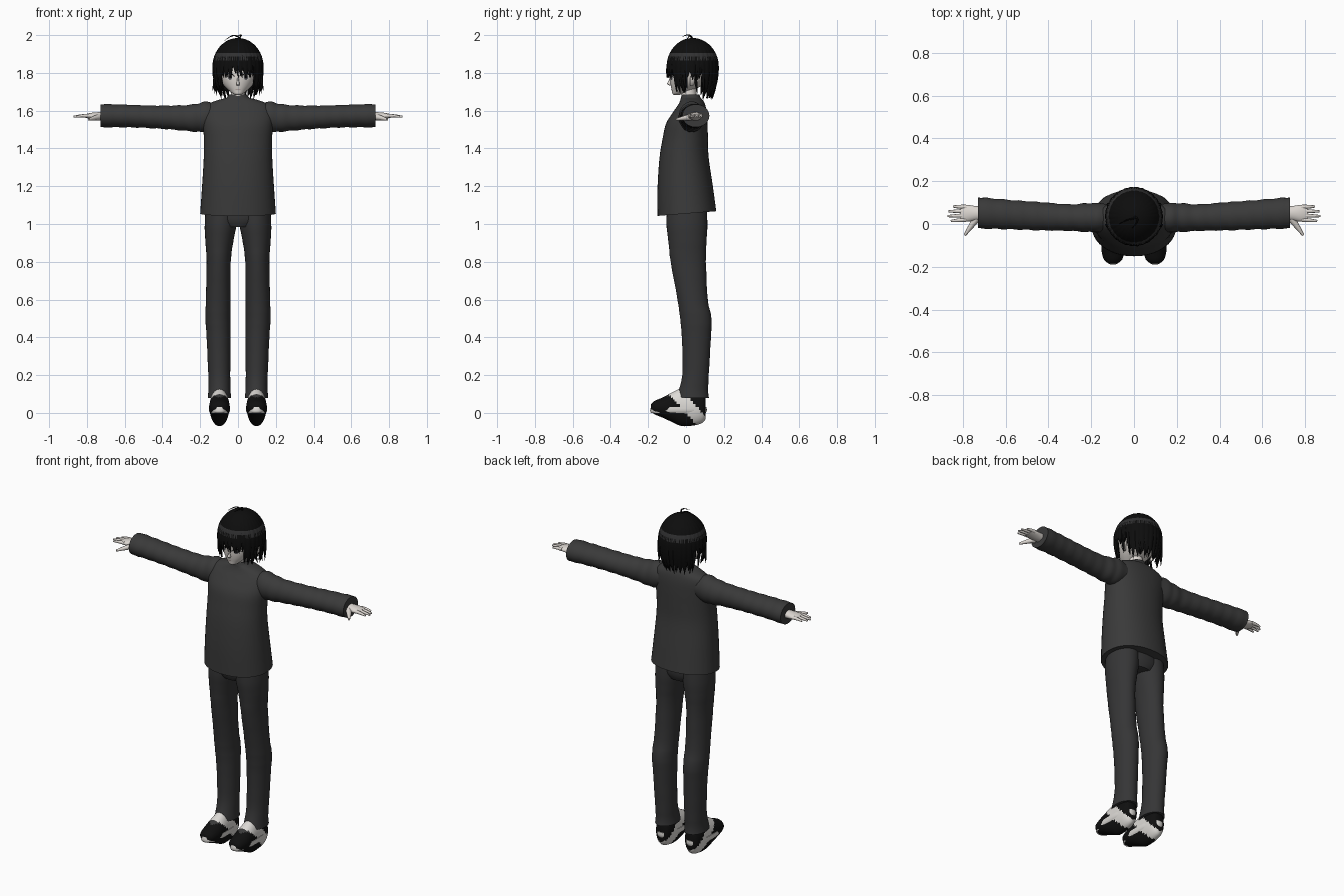
import bpy, bmesh, math, random
from mathutils import Vector
from mathutils.bvhtree import BVHTree

random.seed(7)
if "Cube" in bpy.data.objects:
    bpy.data.objects.remove(bpy.data.objects["Cube"])


def material(name, r, g, b):
    m = bpy.data.materials.new(name)
    m.use_nodes = True
    m.diffuse_color = (r, g, b, 1)
    node = m.node_tree.nodes["Principled BSDF"]
    node.inputs["Base Color"].default_value = (r, g, b, 1)
    node.inputs["Roughness"].default_value = 0.9
    return m


SKIN = material("pale skin", 0.72, 0.68, 0.64)
CLOTH = material("charcoal cloth", 0.042, 0.042, 0.042)
TROUSER = material("dark trouser cloth", 0.036, 0.036, 0.037)
HAIR = material("black hair", 0.004, 0.004, 0.004)
SHINE = material("hair shine", 0.03, 0.03, 0.031)
WHITE = material("off white", 0.72, 0.7, 0.67)
BLACK = material("shoe black", 0.005, 0.005, 0.005)
GREY = material("eye grey", 0.09, 0.09, 0.1)
LIP = material("muted lip", 0.4, 0.28, 0.26)


def make(name, verts, faces, mats, rule=None, angle=50):
    """Create a smooth mesh object, with an optional per-face colour rule."""
    me = bpy.data.meshes.new(name)
    me.from_pydata(verts, [], faces)
    bm = bmesh.new()
    bm.from_mesh(me)
    bmesh.ops.recalc_face_normals(bm, faces=bm.faces)
    bm.to_mesh(me)
    bm.free()
    for m in mats:
        me.materials.append(m)
    if rule:
        for p in me.polygons:
            p.material_index = rule(p.center)
    me.shade_smooth()
    me.set_sharp_from_angle(angle=math.radians(angle))
    ob = bpy.data.objects.new(name, me)
    bpy.context.collection.objects.link(ob)
    return ob


def resample(rings, steps):
    """Catmull-Rom interpolation between cross-sections."""
    out = []
    for i in range(len(rings) - 1):
        a, b, c, d = (rings[min(max(i + k, 0), len(rings) - 1)] for k in (-1, 0, 1, 2))
        for s in range(steps):
            t = s / steps
            out.append([0.5 * (2 * q + (r - p) * t + (2 * p - 5 * q + 4 * r - w) * t * t
                               + (3 * q - p - 3 * r + w) * t ** 3)
                        for p, q, r, w in zip(a, b, c, d)])
    return out + [list(rings[-1])]


def loft(name, rings, mats, axis="z", side=1, n=32, steps=4, power=1, tilt=0, wobble=0, rule=None):
    """Skin ellipses (position, centre 1, centre 2, radius 1, radius 2) along an axis."""
    verts, faces = [], []
    rows = resample(rings, steps)
    for i, (p, c1, c2, r1, r2) in enumerate(rows):
        k = 1 + wobble * math.sin(p * 85) * min(1, i / 12)
        for j in range(n):
            a = 2 * math.pi * j / n
            co, si = math.cos(a), math.sin(a)
            u = c1 + k * r1 * math.copysign(abs(co) ** power, co)
            v = c2 + k * r2 * math.copysign(abs(si) ** power, si)
            q = p + tilt * v * max(0, 1 - i / steps)
            x, y, z = {"x": (q, u, v), "y": (u, q, v), "z": (u, v, q)}[axis]
            verts.append((x * side, y, z))
    for i in range(len(rows) - 1):
        for j in range(n):
            k = (j + 1) % n
            faces.append((i * n + j, i * n + k, i * n + n + k, i * n + n + j))
    faces += [tuple(range(n)), tuple(range(len(verts) - n, len(verts)))]
    return make(name, verts, faces, mats, rule)


def strand(name, points, radii, mat):
    """A tapered tube through a few points."""
    cu = bpy.data.curves.new(name, "CURVE")
    cu.dimensions, cu.bevel_depth, cu.bevel_resolution = "3D", 1, 2
    cu.use_fill_caps, cu.resolution_u = True, 5
    sp = cu.splines.new("NURBS")
    sp.points.add(len(points) - 1)
    for pt, co, r in zip(sp.points, points, radii):
        pt.co, pt.radius = (*co, 1), r
    sp.use_endpoint_u, sp.order_u = True, 3
    cu.materials.append(mat)
    ob = bpy.data.objects.new(name, cu)
    bpy.context.collection.objects.link(ob)


# Jacket body and hips
loft("jacket_body", [(1.055, 0, .005, .2, .155), (1.2, 0, -.004, .19, .146), (1.35, 0, -.01, .181, .13),
                     (1.45, 0, -.004, .18, .12), (1.53, 0, .004, .186, .11), (1.59, 0, .02, .186, .09),
                     (1.63, 0, .03, .165, .072), (1.655, 0, .03, .11, .06), (1.668, 0, .025, .062, .052),
                     (1.685, 0, .025, .048, .047)], [CLOTH], n=48, tilt=.08, power=.92)
loft("hips", [(1.13, 0, .005, .16, .105), (1.03, 0, .005, .165, .105), (.985, 0, .005, .1, .09)], [TROUSER])

# Limbs, hands and shoes on both sides
for label, s in (("left", 1), ("right", -1)):
    loft(label + "_sleeve", [(.1, .03, 1.57, .06, .06), (.17, .03, 1.568, .068, .08), (.22, .03, 1.562, .067, .074),
                             (.3, .03, 1.562, .062, .066), (.45, .037, 1.567, .066, .06),
                             (.6, .045, 1.572, .069, .06), (.728, .052, 1.573, .073, .062)],
         [CLOTH], "x", s, steps=7, wobble=.025)
    loft(label + "_trouser_leg", [(1.12, .085, .005, .083, .103), (1.0, .092, .005, .084, .108),
                                  (.9, .099, .008, .073, .1), (.8, .102, .012, .064, .093),
                                  (.6, .105, .035, .065, .08), (.5, .106, .052, .066, .083),
                                  (.4, .103, .055, .063, .077), (.2, .099, .05, .058, .07),
                                  (.11, .098, .037, .059, .08), (.078, .098, .035, .062, .086)],
         [TROUSER], "z", s, wobble=.008)
    loft(label + "_palm", [(.7, .05, 1.57, .03, .024), (.74, .05, 1.57, .034, .022), (.78, .05, 1.572, .039, .016),
                           (.81, .05, 1.572, .033, .009)], [SKIN], "x", s, n=20)
    for i, (finger, tip) in enumerate((("index", .855), ("middle", .87), ("ring", .866), ("little", .845))):
        y = .02 + .02 * i
        strand(f"{label}_{finger}_finger",
               [(s * .785, y, 1.573), (s * .82, y * 1.06 - .004, 1.575), (s * tip, y * 1.12 - .008, 1.568)],
               (.0105, .0095, .005), SKIN)
    strand(label + "_thumb", [(s * .735, .025, 1.566), (s * .765, -.015, 1.56), (s * .79, -.052, 1.553)],
           (.018, .012, .006), SKIN)
    loft(label + "_shoe_sole", [(0, .098, -.04, .05, .145), (.012, .098, -.04, .056, .15),
                                (.032, .098, -.038, .056, .147)], [WHITE], "z", s, n=40, steps=2, power=.8)

    def shoe_colour(c):
        slant = c.y + c.z * .9
        if slant < 0:
            return 2 if -.12 < c.y and c.z > .085 else 0
        return 1 if slant < .085 else 0

    loft(label + "_shoe_upper", [(-.184, .098, .028, .022, .02), (-.165, .098, .028, .043, .036),
                                 (-.12, .098, .028, .054, .055), (-.07, .098, .03, .054, .08),
                                 (-.02, .098, .03, .052, .1), (.05, .098, .03, .051, .095),
                                 (.09, .098, .03, .042, .08), (.104, .098, .03, .025, .06)],
         [BLACK, WHITE, CLOTH], "y", s, n=36, steps=5, rule=shoe_colour)

# Head, neck, nose and ears
head = loft("head", [(1.683, 0, -.05, .012, .014), (1.69, 0, -.044, .027, .028), (1.706, 0, -.024, .047, .051),
                     (1.73, 0, 0, .072, .08), (1.76, 0, .02, .092, .104), (1.8, 0, .03, .104, .115),
                     (1.86, 0, .035, .108, .117), (1.92, 0, .035, .088, .095), (1.955, 0, .035, .04, .05)],
            [SKIN], n=40)
loft("neck", [(1.62, 0, .022, .04, .042), (1.69, 0, .015, .038, .04), (1.74, 0, .015, .038, .042)], [SKIN])
loft("nose", [(1.733, 0, -.08, .006, .007), (1.742, 0, -.086, .009, .014), (1.755, 0, -.084, .006, .009),
              (1.785, 0, -.08, .003, .004)], [SKIN], n=12)
for label, s in (("left", 1), ("right", -1)):
    loft(label + "_ear", [(1.732, .094, .03, .006, .008), (1.75, .104, .036, .011, .016), (1.775, .112, .042, .013, .02),
                          (1.795, .112, .044, .008, .014)], [SKIN], "z", s, n=16)

# Painted face details wrapped onto the head
tree = BVHTree.FromPolygons([v.co for v in head.data.vertices], [p.vertices[:] for p in head.data.polygons])


def face_plate(name, outline, mat, lift):
    mid = Vector((sum(p[0] for p in outline), sum(p[1] for p in outline))) / len(outline)
    verts, n = [], len(outline)
    for x, z in [tuple(mid)] + outline:
        hit = tree.ray_cast(Vector((x, -1, z)), Vector((0, 1, 0)))[0]
        verts.append((x, (hit.y if hit else -.05) - lift, z))
    make(name, verts, [(0, i + 1, (i + 1) % n + 1) for i in range(n)], [mat])


def oval(x, z, w, h, n=20):
    return [(x + w * math.cos(2 * math.pi * i / n), z + h * math.sin(2 * math.pi * i / n)) for i in range(n)]


for label, s in (("left", 1), ("right", -1)):
    face_plate(label + "_eye_white", oval(s * .043, 1.777, .021, .015), WHITE, .002)
    face_plate(label + "_iris", oval(s * .042, 1.778, .011, .015), GREY, .004)
    face_plate(label + "_pupil", oval(s * .042, 1.779, .006, .009), BLACK, .005)
    arc = [math.pi * i / 10 for i in range(11)]
    lash = [(s * .043 + .025 * math.cos(a), 1.778 + .02 * math.sin(a)) for a in arc]
    lash += [(s * .043 + .021 * math.cos(a), 1.778 + .014 * math.sin(a)) for a in reversed(arc)]
    # The lash is a chain of short wrapped pieces
    for i in range(10):
        face_plate(f"{label}_lash_{i}", [lash[i], lash[i + 1], lash[20 - i], lash[21 - i]], HAIR, .006)
face_plate("mouth", oval(0, 1.713, .013, .002), LIP, .003)

# Hair shell with jagged locks along its lower edge
MID, COLS, TOOTH, ROWS = 1.835, 180, 6, 22


def hair_point(a, z, k=1):
    d = (z - MID) / .15
    r = k * (math.sqrt(max(0, 1 - d * d)) if d > 0 else 1 - .2 * d * d)
    return (r * .132 * math.sin(a), .035 - r * .136 * math.cos(a), z)


def hair_bottom(a):
    deg = abs(math.degrees(math.atan2(math.sin(a), math.cos(a))))
    return 1.8 if deg < 42 else 1.715 if deg < 78 else 1.785 if deg < 112 else 1.69


teeth = [(random.uniform(-.012, .012), random.uniform(-.012, .02), random.uniform(.85, 1.15))
         for _ in range(COLS // TOOTH)]
verts, faces, flags = [], [], []
for j in range(COLS):
    a = 2 * math.pi * j / COLS
    drop, shift, _ = teeth[j // TOOTH]
    f = (j % TOOTH) / TOOTH
    low = hair_bottom(a) + drop + .045 * abs(2 * f - 1) - .015
    for i in range(ROWS):
        s = (i + .3) / (ROWS - .7)
        z = MID + .15 * math.cos(s * math.pi) if s < .5 else MID + (low - MID) * (2 * s - 1)
        k = 1 + (.025 * math.sin(f * math.pi) + shift * .6) * min(1, s * 1.5)
        verts.append(hair_point(a, z, k))
for j in range(COLS):
    for i in range(ROWS - 1):
        k = (j + 1) % COLS
        faces.append((j * ROWS + i, j * ROWS + i + 1, k * ROWS + i + 1, k * ROWS + i))
faces.append(tuple(j * ROWS for j in range(COLS)))


def hair_colour(c):
    turn = math.atan2(c.x, .035 - c.y) % (2 * math.pi)
    col = int(turn / (2 * math.pi) * COLS)
    reach = .02 * teeth[col // TOOTH % len(teeth)][2] * (.5 + .5 * abs(math.sin(col * 1.3)))
    return 1 if abs(c.z - 1.892) < reach else 0


hair = make("hair_shell", verts, faces, [HAIR, SHINE], hair_colour, 35)
thick = hair.modifiers.new("thickness", "SOLIDIFY")
thick.thickness, thick.offset = .007, -1

# Loose locks around the head, fringe and crown
for i in range(40):
    a = 2 * math.pi * (i + random.uniform(.1, .9)) / 40
    low = hair_bottom(a) - random.uniform(.01, .03)
    top = min(low + .11, 1.9)
    flick = random.uniform(.96, 1.07)
    strand(f"hair_lock_{i}", [hair_point(a, top, .95), hair_point(a, (top + low) / 2, 1),
                              hair_point(a + random.uniform(-.12, .12), low, flick)],
           (.006, .011, .0008), HAIR)
for s in (1, -1):
    for i, y in enumerate((-.01, .05, .09)):
        strand(f"side_flick_{i}_{'left' if s > 0 else 'right'}",
               [(s * .12, y, 1.81), (s * .122, y, 1.75), (s * (.135 - .012 * i), y + .01, 1.705 - .014 * i)],
               (.008, .01, .0008), HAIR)
strand("crown_wisp_long", [(.01, .03, 1.98), (.0, .025, 1.996), (-.035, .02, 2.0), (-.07, .0, 1.972)],
       (.004, .004, .003, .0008), HAIR)
strand("crown_wisp_short", [(.0, .035, 1.98), (.02, .03, 1.997), (.012, .0, 2.003), (-.01, -.02, 1.99)],
       (.004, .004, .003, .0008), HAIR)
